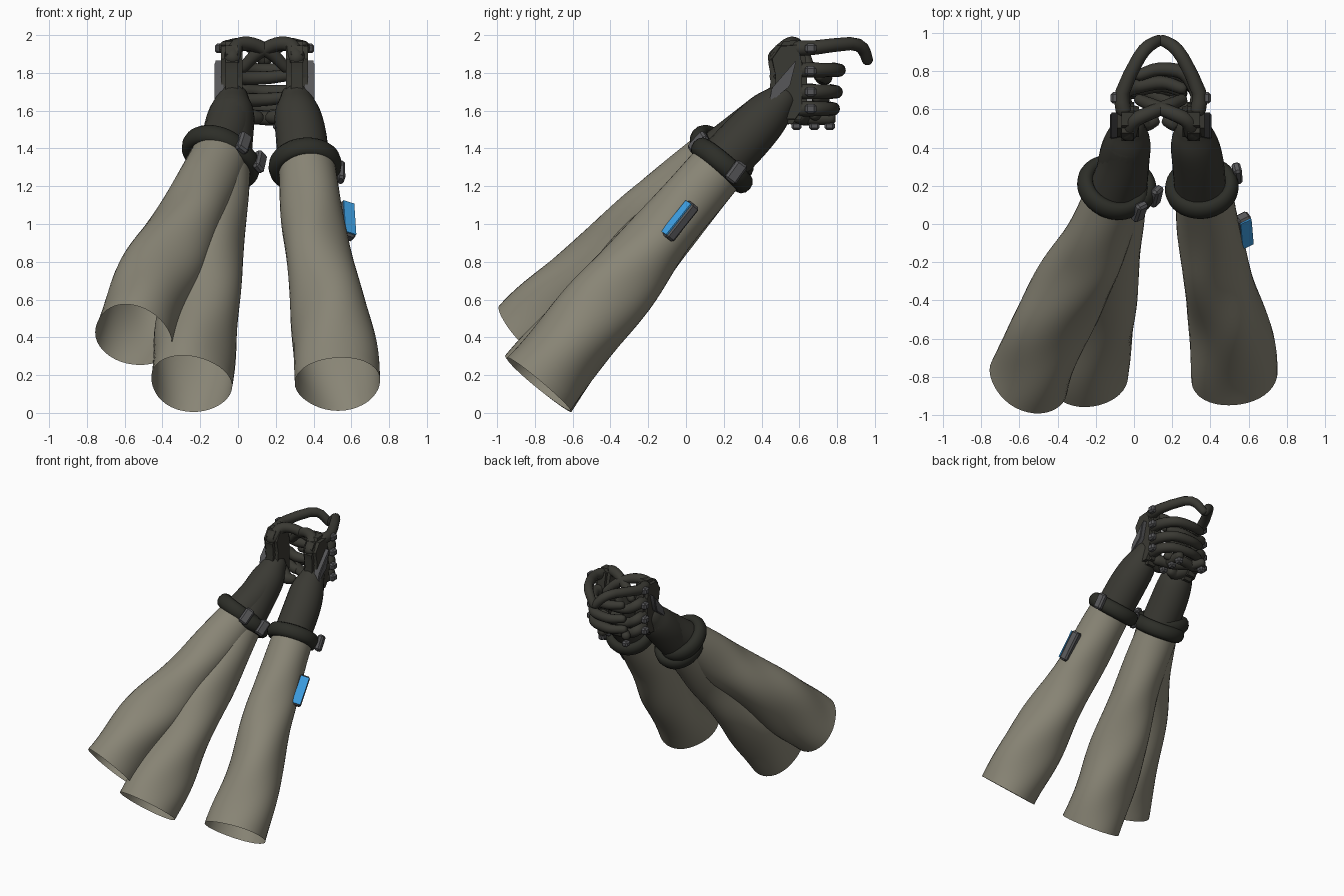
import bpy, bmesh, math
from mathutils import Vector, Matrix

cube = bpy.data.objects.get("Cube")
if cube:
    bpy.data.objects.remove(cube)


def material(name, r, g, b):
    m = bpy.data.materials.new(name)
    m.use_nodes = True
    m.diffuse_color = (r, g, b, 1)
    m.node_tree.nodes["Principled BSDF"].inputs["Base Color"].default_value = (r, g, b, 1)
    return m


CLOTH = material("sleeve_cloth", 0.25, 0.235, 0.18)
GLOVE = material("glove_fabric", 0.042, 0.041, 0.033)
RUBBER = material("cuff_rubber", 0.026, 0.027, 0.021)
METAL = material("grey_metal", 0.095, 0.095, 0.1)
BLUE = material("blue_screen", 0.05, 0.36, 0.8)

MIRROR_SUM = 0.28  # the two hands mirror about half this x


def flip(p):
    return (MIRROR_SUM - p[0],) + tuple(p[1:])


def finish(name, bm, mat, angle=40):
    bmesh.ops.recalc_face_normals(bm, faces=bm.faces)
    me = bpy.data.meshes.new(name)
    bm.to_mesh(me)
    bm.free()
    me.materials.append(mat)
    ob = bpy.data.objects.new(name, me)
    bpy.context.collection.objects.link(ob)
    bpy.ops.object.select_all(action="DESELECT")
    ob.select_set(True)
    bpy.context.view_layer.objects.active = ob
    bpy.ops.object.shade_smooth_by_angle(angle=math.radians(angle))
    return ob


def spline(pts, steps):
    """Catmull-Rom through points that carry a radius as fourth value."""
    v = [Vector(p) for p in pts]
    v = [v[0] * 2 - v[1]] + v + [v[-1] * 2 - v[-2]]
    out = []
    for i in range(1, len(v) - 2):
        a, b, c, d = v[i - 1:i + 3]
        for s in range(steps):
            t = s / steps
            out.append(0.5 * (2 * b + (c - a) * t + (2 * a - 5 * b + 4 * c - d) * t * t
                              + (3 * b - a - 3 * c + d) * t ** 3))
    return out + [v[-2]]


def loft(name, pts, mat, sides=14, steps=4, fold=0.0, phase=0.0, round_ends=True):
    """Tube along a path, with optional diagonal cloth folds."""
    path = spline(pts, steps)
    pos = [p.to_3d() for p in path]
    last = len(pos) - 1
    rows = [(p, q.w, (pos[min(i + 1, last)] - pos[max(i - 1, 0)]).normalized())
            for i, (p, q) in enumerate(zip(pos, path))]
    if round_ends:
        (p0, r0, d0), (p1, r1, d1) = rows[0], rows[-1]
        caps = [(math.sin(a), math.cos(a)) for a in (0.5, 1.05)]
        rows = ([(p0 - d0 * r0 * s, r0 * c, d0) for s, c in reversed(caps)] + rows
                + [(p1 + d1 * r1 * s, r1 * c, d1) for s, c in caps])
    bm = bmesh.new()
    rings = []
    d = rows[0][2]
    u = d.orthogonal() if abs(d.x) > 0.8 else Vector((1, 0, 0))
    for i, (p, r, d) in enumerate(rows):
        u = (u - d * u.dot(d)).normalized()
        w = d.cross(u)
        t = i / (len(rows) - 1)
        ring = []
        for k in range(sides):
            a = math.tau * k / sides
            rr = r * (1 + fold * min(1, 3 * t) * (math.sin(2 * a + 9 * t + phase)
                                                  + 0.7 * math.sin(3 * a - 13 * t + phase)))
            ring.append(bm.verts.new(p + u * rr * math.cos(a) + w * rr * math.sin(a)))
        rings.append(ring)
    for r0, r1 in zip(rings, rings[1:]):
        for k in range(sides):
            j = (k + 1) % sides
            bm.faces.new((r0[k], r0[j], r1[j], r1[k]))
    if round_ends:
        bm.faces.new(rings[0][::-1])
        bm.faces.new(rings[-1])
    return finish(name, bm, mat, 60)


def basis(center, normal, along):
    z = Vector(normal).normalized()
    y = Vector(along)
    y = (y - z * y.dot(z)).normalized()
    m = Matrix((y.cross(z), y, z)).transposed().to_4x4()
    return Matrix.Translation(center) @ m


def block(name, center, size, mat, normal=(0, 0, 1), along=(0, 1, 0), bevel=0.012):
    bm = bmesh.new()
    bmesh.ops.create_cube(bm, size=1)
    bmesh.ops.scale(bm, vec=size, verts=bm.verts)
    if bevel:
        bmesh.ops.bevel(bm, geom=bm.edges[:], offset=bevel, segments=1, affect="EDGES")
    bmesh.ops.transform(bm, matrix=basis(center, normal, along), verts=bm.verts)
    return finish(name, bm, mat, 25)


def slab(name, outline, x0, x1, place, mat, bevel):
    """Side profile in y and z, given thickness between two x values."""
    bm = bmesh.new()
    near, far = ([bm.verts.new(place((x, y, z))) for y, z in outline] for x in (x0, x1))
    bm.faces.new(near)
    bm.faces.new(far[::-1])
    for i in range(len(outline)):
        j = (i + 1) % len(outline)
        bm.faces.new((near[j], near[i], far[i], far[j]))
    bmesh.ops.recalc_face_normals(bm, faces=bm.faces)
    bmesh.ops.bevel(bm, geom=bm.edges[:], offset=bevel, segments=2, affect="EDGES",
                    clamp_overlap=True)
    return finish(name, bm, mat, 45)


def cuff(name, center, axis):
    """Thick rubber ring swept from a rounded section."""
    bm = bmesh.new()
    rows = []
    for i in range(40):
        a = math.tau * i / 40
        row = []
        for k in range(12):
            b = math.tau * k / 12
            r = 0.152 + 0.042 * math.cos(b)
            row.append(bm.verts.new((r * math.cos(a), r * math.sin(a), 0.055 * math.sin(b))))
        rows.append(row)
    for i in range(40):
        r0, r1 = rows[i], rows[(i + 1) % 40]
        for k in range(12):
            j = (k + 1) % 12
            bm.faces.new((r0[k], r1[k], r1[j], r0[j]))
    bmesh.ops.transform(bm, matrix=basis(center, axis, (1, 0, 0)), verts=bm.verts)
    return finish(name, bm, RUBBER, 60)


# Sleeves: open cloth tubes from cuff to hem
sleeve = [(0.365, 0.17, 1.30, 0.15), (0.41, -0.16, 0.91, 0.17),
          (0.485, -0.47, 0.53, 0.205), (0.53, -0.785, 0.155, 0.222)]
outer = [(-0.095, 0.16, 1.36, 0.15), (-0.24, -0.17, 1.05, 0.18),
         (-0.42, -0.50, 0.73, 0.205), (-0.555, -0.83, 0.41, 0.215)]
for name, pts, phase in (("left_sleeve", sleeve, 0.0),
                         ("right_inner_sleeve", [flip(p) for p in sleeve], 1.5),
                         ("right_outer_sleeve", outer, 3.0)):
    loft(name, pts, CLOTH, 40, 10, 0.04, phase, False)

# Cuffs with small buckles
cuff("left_cuff", (0.355, 0.19, 1.31), (-0.08, 0.62, 0.74))
cuff("right_inner_cuff", (-0.075, 0.19, 1.31), (0.08, 0.62, 0.74))
cuff("right_outer_cuff", (-0.11, 0.19, 1.375), (0.3, 0.58, 0.75))
for name, c, nrm in (("left_buckle", (0.54, 0.265, 1.275), (1, 0.2, -0.1)),
                     ("right_inner_buckle", (0.115, 0.145, 1.33), (0.8, -0.5, 0.3)),
                     ("right_outer_buckle", (0.03, 0.065, 1.43), (0.6, -0.65, 0.4))):
    block(name, c, (0.07, 0.12, 0.045), METAL, nrm, (0.25, 0.6, 0.72))

# Wrist device with a blue screen plate
face, arm = Vector((0.5, -0.66, 0.56)).normalized(), (-0.1, 0.68, 0.72)
mid = Vector((0.575, -0.03, 1.015))
block("wrist_device", mid, (0.075, 0.23, 0.06), METAL, face, arm, 0.012)
block("device_screen", mid + face * 0.032, (0.065, 0.21, 0.008), BLUE, face, arm, 0)

# Forearms
forearm = [(0.35, 0.15, 1.28, 0.135), (0.335, 0.32, 1.46, 0.135),
           (0.315, 0.43, 1.58, 0.122), (0.31, 0.50, 1.655, 0.09)]
loft("left_forearm", forearm, GLOVE, 24)
loft("right_inner_forearm", [flip(p) for p in forearm], GLOVE, 24)
loft("right_outer_forearm", [(-0.12, 0.15, 1.35, 0.13), (-0.06, 0.31, 1.48, 0.125),
                             (-0.035, 0.43, 1.58, 0.12)], GLOVE, 24)

# Hands, built for the left and mirrored to the right
palm = [(0.43, 1.60), (0.45, 1.78), (0.43, 1.88), (0.49, 1.965), (0.61, 1.975),
        (0.64, 1.85), (0.64, 1.60), (0.59, 1.53), (0.52, 1.53)]
guard = [(0.44, 1.64), (0.455, 1.72), (0.585, 1.87), (0.55, 1.73)]
for side, place, drop, inset in (("left", lambda p: p, 0.0, 0.0), ("right", flip, 0.04, 0.07)):

    def tube(name, pts, steps=4):
        loft(side + "_" + name, [place(p) for p in pts], GLOVE, 12, steps)

    slab(side + "_palm", palm, 0.255, 0.37, place, GLOVE, 0.025)
    slab(side + "_hand_guard", guard, 0.35, 0.405, place, METAL, 0.006)

    # Thumb crossing inward, and index finger arching forward in straight joints
    tube("thumb", [(0.31, 0.48, 1.88, 0.048), (0.28, 0.54, 1.945, 0.04),
                   (0.20, 0.58, 1.95, 0.037), (0.10, 0.62, 1.90, 0.035),
                   (0.03, 0.65, 1.83, 0.03)])
    tube("index_finger", [(0.335, 0.60, 1.93, 0.042), (0.34, 0.69, 1.935, 0.038),
                          (0.255, 0.87, 1.955, 0.035), (0.20, 0.935, 1.93, 0.034),
                          (0.15, 0.96, 1.87, 0.03)], 2)
    # Curled fingers wrapping across the other hand
    for i, z in enumerate((1.815, 1.70, 1.61)):
        zz, y = z - drop, 0.81 - inset - 0.015 * i
        tube(f"curled_finger_{i + 1}", [
            (0.33, 0.61, z, 0.042), (0.33, 0.69, z, 0.039), (0.26, y - 0.02, zz, 0.037),
            (0.13, y, zz, 0.035), (0.03, y - 0.03, zz + 0.01, 0.031)])
    # Heel of the thumb, resting between the palms
    tube("thumb_heel", [(0.28, 0.56, 1.60, 0.05), (0.22, 0.53, 1.57, 0.045),
                        (0.18, 0.54, 1.565, 0.036)])
    # Knuckle studs
    for i, z in enumerate((1.93, 1.81, 1.70, 1.61)):
        block(f"{side}_knuckle_{i + 1}", place((0.38, 0.66, z)), (0.045, 0.06, 0.052), METAL)

# Lower fingers linking both hands, with studs beneath
loft("lower_finger", [(0.28, 0.60, 1.57, 0.04), (0.17, 0.64, 1.56, 0.04),
                      (0.05, 0.70, 1.57, 0.036), (0.00, 0.76, 1.58, 0.033)], GLOVE, 12)
loft("lower_grip", [(0.21, 0.57, 1.56, 0.036), (0.21, 0.76, 1.56, 0.036)], GLOVE, 12)
for i, (x, y) in enumerate(((0.21, 0.585), (0.21, 0.68), (0.21, 0.76), (0.0, 0.76))):
    block(f"lower_stud_{i + 1}", (x, y, 1.52), (0.05, 0.055, 0.045), METAL)
